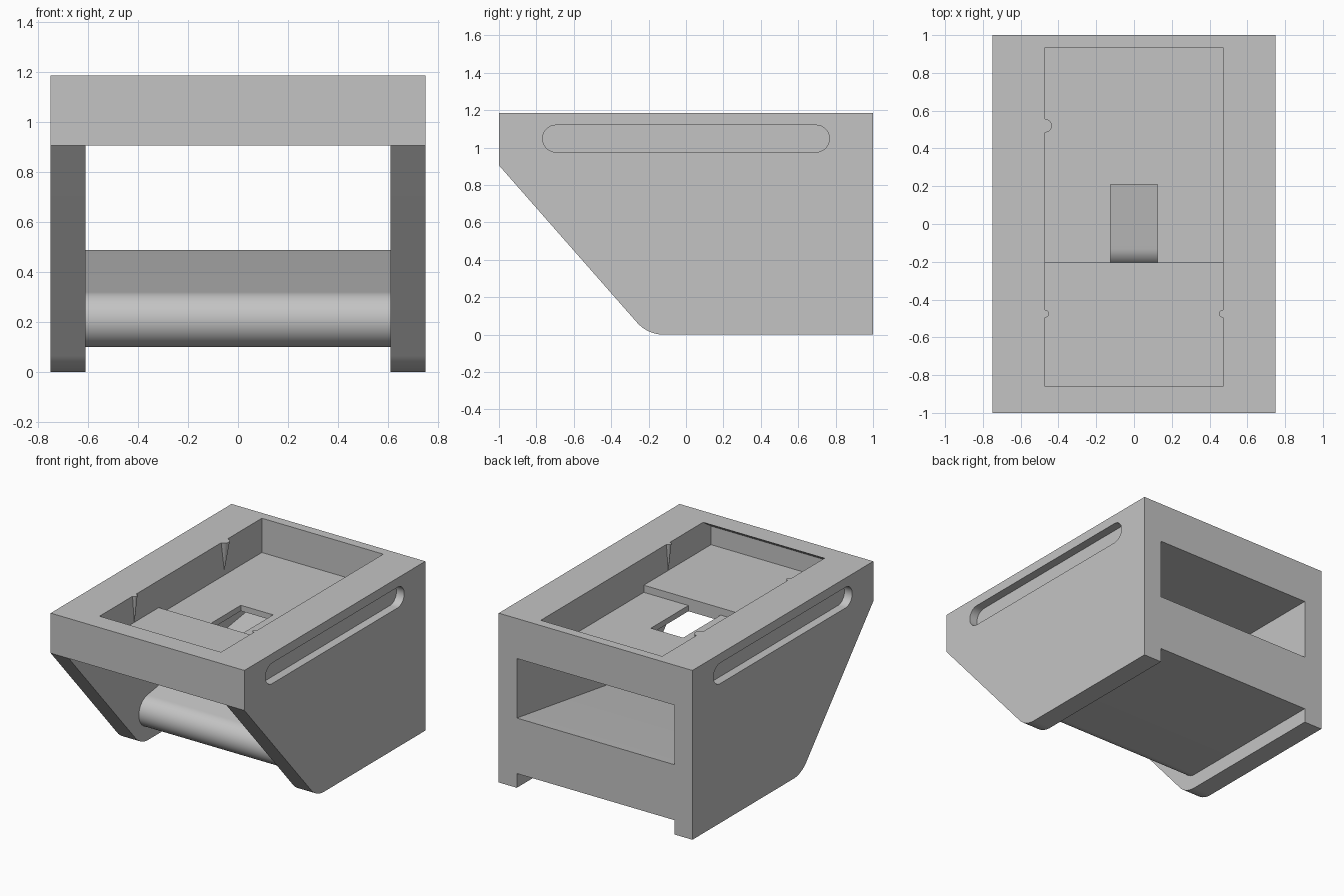
import bpy, bmesh
from math import sin, cos, radians, pi
from mathutils import Matrix

cube = bpy.data.objects.get("Cube")
if cube:
    bpy.data.objects.remove(cube)

grey = bpy.data.materials.new("plain grey")
grey.use_nodes = True
grey.diffuse_color = (0.55, 0.55, 0.55, 1)
grey.node_tree.nodes["Principled BSDF"].inputs["Base Color"].default_value = grey.diffuse_color


def add_object(name, bm):
    bmesh.ops.recalc_face_normals(bm, faces=bm.faces)
    mesh = bpy.data.meshes.new(name)
    bm.to_mesh(mesh)
    bm.free()
    mesh.materials.append(grey)
    obj = bpy.data.objects.new(name, mesh)
    bpy.context.collection.objects.link(obj)
    return obj


def prism(name, profile, x0, x1):
    """Extrude a (y, z) profile from x0 to x1."""
    bm = bmesh.new()
    face = bm.faces.new([bm.verts.new((x0, y, z)) for y, z in profile])
    moved = bmesh.ops.extrude_face_region(bm, geom=[face])["geom"]
    bmesh.ops.translate(bm, vec=(x1 - x0, 0, 0),
                        verts=[v for v in moved if isinstance(v, bmesh.types.BMVert)])
    return add_object(name, bm)


def arc(cy, cz, r, start, end, steps):
    angles = [radians(start + (end - start) * i / steps) for i in range(steps + 1)]
    return [(cy + r * cos(a), cz + r * sin(a)) for a in angles]


def combine(target, tool, operation):
    mod = target.modifiers.new(operation.lower(), "BOOLEAN")
    mod.operation, mod.solver, mod.object = operation, "EXACT", tool
    bpy.ops.object.select_all(action="DESELECT")
    bpy.context.view_layer.objects.active = target
    target.select_set(True)
    bpy.ops.object.modifier_apply(modifier=mod.name)
    bpy.data.objects.remove(tool)


def smooth(obj):
    bpy.ops.object.select_all(action="DESELECT")
    bpy.context.view_layer.objects.active = obj
    obj.select_set(True)
    bpy.ops.object.shade_smooth_by_angle(angle=radians(30))


TOP, HALF_W, INNER = 1.185, 0.75, 0.61

# Body: side outline with sloped front and rounded lower corner
outline = [(1, 0), (1, TOP), (-1, TOP), (-1, 0.905)]
outline += arc(-0.119, 0.19, 0.19, 221, 270, 12)
body = prism("body", outline, -HALF_W, HALF_W)

# Space between the side walls
combine(body, prism("cavity_cutter", [(-1.2, -0.1), (1.2, -0.1), (1.2, 0.905), (-1.2, 0.905)],
                    -INNER, INNER), "DIFFERENCE")

# Stepped top pocket with an undercut front wall
pocket = [(-0.86, 1.3), (-0.86, TOP), (-0.948, 1.125), (-0.948, 0.995), (-0.205, 0.995),
          (-0.205, 0.945), (0.935, 0.945), (0.935, 1.3)]
combine(body, prism("pocket_cutter", pocket, -0.47, 0.47), "DIFFERENCE")

# Opening through the pocket floor
combine(body, prism("opening_cutter", [(-0.205, 0.85), (0.21, 0.85), (0.21, 0.97), (-0.205, 0.97)],
                    -0.125, 0.125), "DIFFERENCE")

# Long rounded grip slots on both sides
slot = arc(0.695, 1.048, 0.072, -90, 90, 16) + arc(-0.695, 1.048, 0.072, 90, 270, 16)
for side in (-1, 1):
    combine(body, prism("slot_cutter", slot, side * 0.69, side * 0.85), "DIFFERENCE")

# Tapered retaining ribs on the pocket walls
for side in (-1, 1):
    ribs = [(-0.475, 0.02, 1.0)]
    if side < 0:
        ribs.append((0.52, 0.035, 0.985))
    for y, radius, tip in ribs:
        bm = bmesh.new()
        bmesh.ops.create_cone(bm, cap_ends=True, segments=24, radius1=0.002, radius2=radius,
                              depth=TOP - tip,
                              matrix=Matrix.Translation((side * 0.47, y, (TOP + tip) / 2)))
        combine(body, add_object("rib", bm), "UNION")
smooth(body)

# Lower shelf: sloped top and rounded nose
shelf = [(1, 0.1), (1, 0.488)] + arc(-0.115, 0.21, 0.11, 98, 270, 24)
smooth(prism("lower_shelf", shelf, -INNER, INNER))
